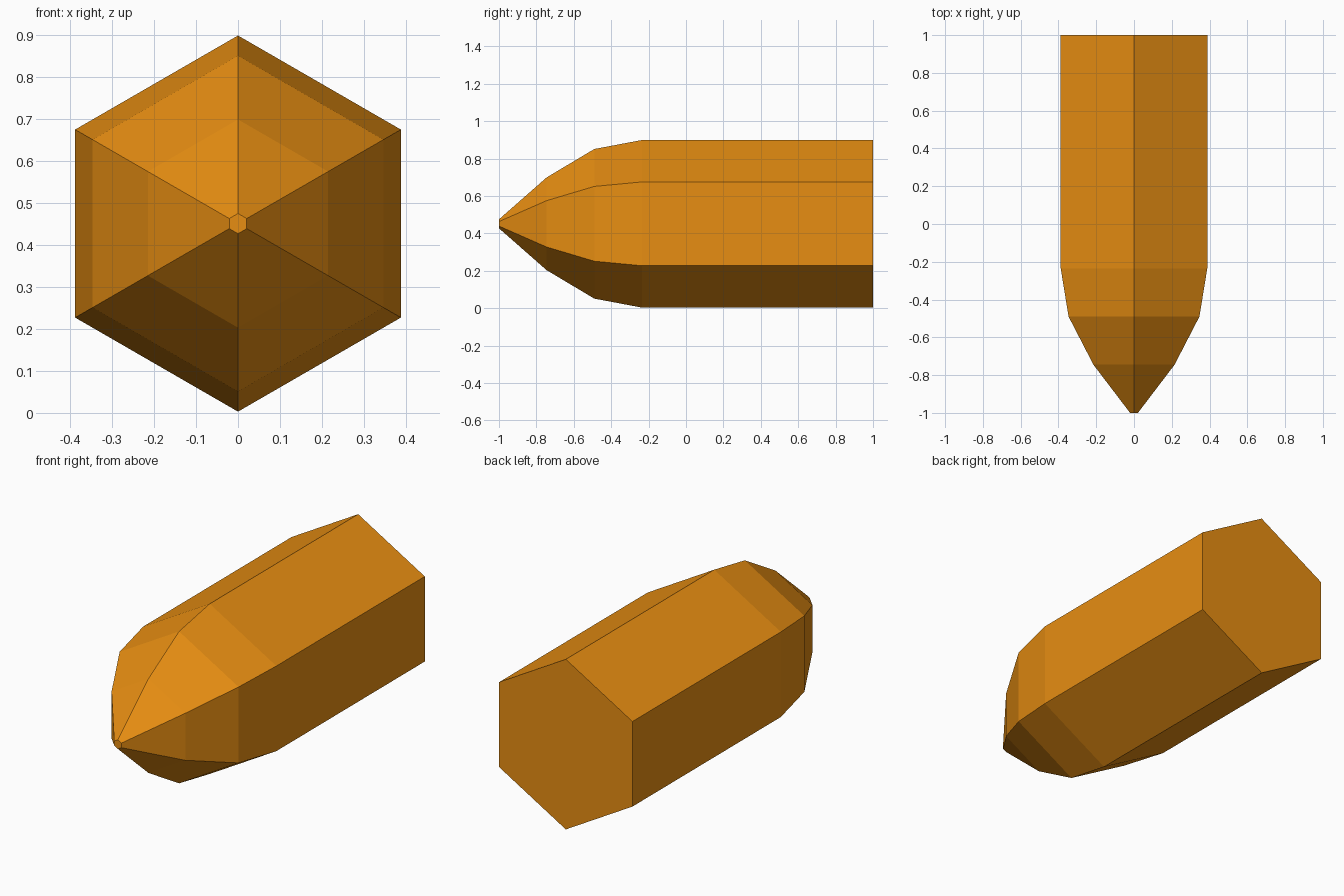
import bpy, bmesh, math

if "Cube" in bpy.data.objects:
    bpy.data.objects.remove(bpy.data.objects["Cube"])

SIDES = 6
CENTRE_Z = 0.451

# Profile along the length: (y, corner radius), from the tip to the flat back
PROFILE = [(-1.0, 0.024), (-0.745, 0.248), (-0.49, 0.40), (-0.235, 0.448), (1.0, 0.448)]

# Single amber colour
amber = bpy.data.materials.new("amber orange")
amber.diffuse_color = (0.8, 0.27, 0.006, 1.0)
amber.use_nodes = True
amber.node_tree.nodes["Principled BSDF"].inputs["Base Color"].default_value = amber.diffuse_color


def hex_ring(bm, y, r):
    """One six-sided ring with a corner pointing straight up."""
    ring = []
    for i in range(SIDES):
        a = math.tau * i / SIDES
        ring.append(bm.verts.new((r * math.sin(a), y, CENTRE_Z + r * math.cos(a))))
    return ring


# Hexagonal body with tapered nose, lofted ring to ring
bm = bmesh.new()
rings = [hex_ring(bm, y, r) for y, r in PROFILE]
for a, b in zip(rings, rings[1:]):
    for i in range(SIDES):
        j = (i + 1) % SIDES
        bm.faces.new((a[i], a[j], b[j], b[i]))

# Flat tip and back caps
bm.faces.new(rings[0])
bm.faces.new(rings[-1])
bmesh.ops.recalc_face_normals(bm, faces=bm.faces[:])

mesh = bpy.data.meshes.new("pointed_hex_body")
bm.to_mesh(mesh)
bm.free()
mesh.materials.append(amber)
body = bpy.data.objects.new("pointed_hex_body", mesh)
bpy.context.collection.objects.link(body)
